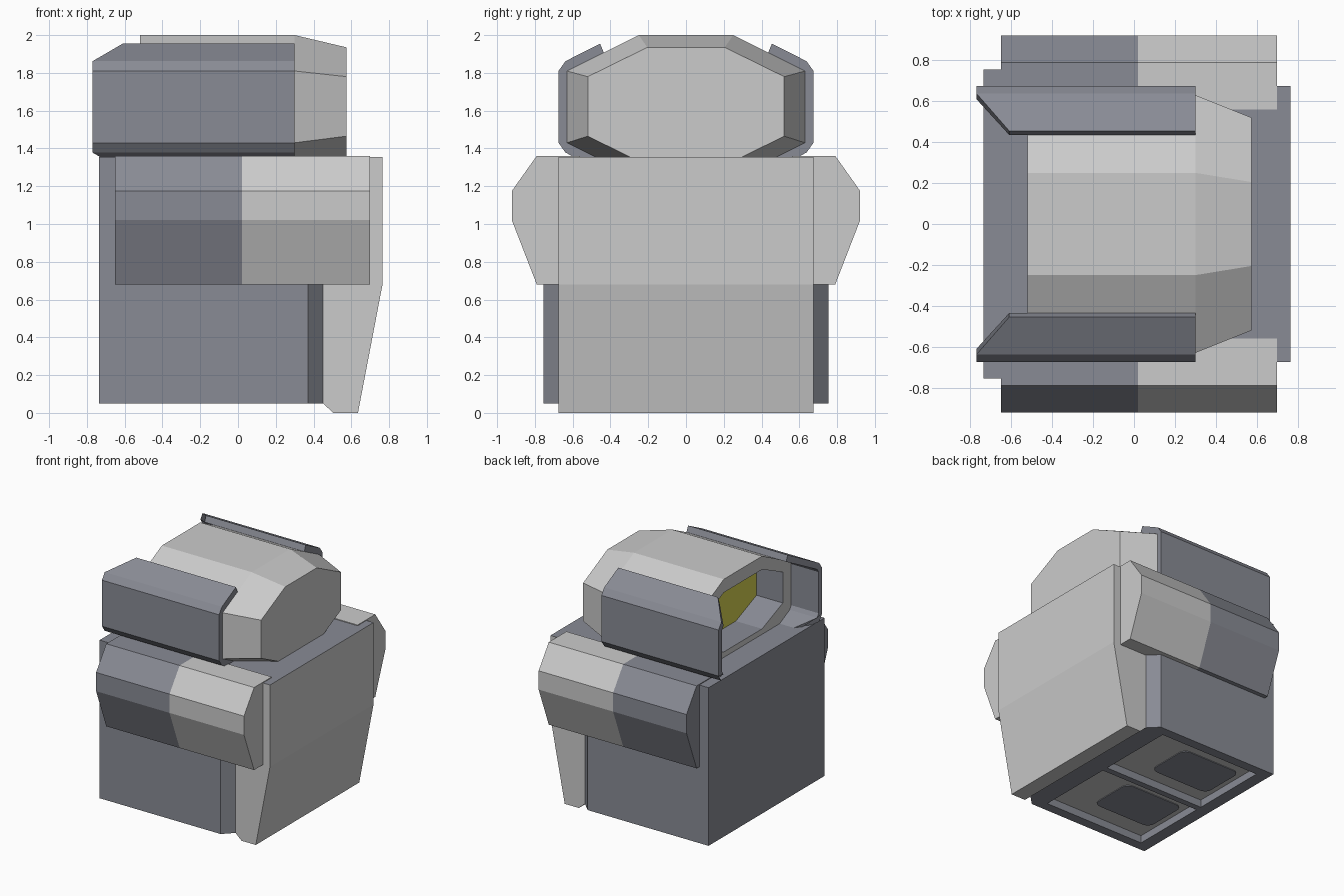
import bpy, bmesh, math

if "Cube" in bpy.data.objects:
    bpy.data.objects.remove(bpy.data.objects["Cube"])


def material(name, rgb):
    m = bpy.data.materials.new(name)
    m.diffuse_color = (*rgb, 1)
    m.use_nodes = True
    m.node_tree.nodes["Principled BSDF"].inputs["Base Color"].default_value = m.diffuse_color
    return m


DARK, LIGHT, YELLOW = 0, 1, 2
MATS = [material("slate_grey", (0.25, 0.26, 0.30)),
        material("light_grey", (0.60, 0.60, 0.60)),
        material("dull_yellow", (0.66, 0.63, 0.08))]


def loft(name, rings, rule, mirror=False):
    """Join equal-sized rings of 3D points, cap both ends, colour faces by rule(center, normal)."""
    bm = bmesh.new()
    loops = [[bm.verts.new(p) for p in ring] for ring in rings]
    n = len(loops[0])
    for a, b in zip(loops, loops[1:]):
        for i in range(n):
            j = (i + 1) % n
            bm.faces.new((a[i], a[j], b[j], b[i]))
    bm.faces.new(loops[0])
    bm.faces.new(loops[-1])
    bmesh.ops.recalc_face_normals(bm, faces=bm.faces)
    for f in bm.faces:
        f.material_index = rule(f.calc_center_median(), f.normal)
    me = bpy.data.meshes.new(name)
    bm.to_mesh(me)
    bm.free()
    for m in MATS:
        me.materials.append(m)
    ob = bpy.data.objects.new(name, me)
    bpy.context.collection.objects.link(ob)
    if mirror:
        mod = ob.modifiers.new("mirror", 'MIRROR')
        mod.use_axis = (False, True, False)
        mod.use_clip = False
    return ob


def prism_z(name, outline, z0, z1, rule, mirror=False):
    return loft(name, [[(x, y, z) for x, y in outline] for z in (z0, z1)], rule, mirror)


def flat(index):
    return lambda c, n: index


def rounded_rect(x0, x1, y0, y1, r, steps=5):
    pts = []
    for cx, cy, a0 in ((x1 - r, y1 - r, 0), (x0 + r, y1 - r, 90),
                       (x0 + r, y0 + r, 180), (x1 - r, y0 + r, 270)):
        for k in range(steps + 1):
            a = math.radians(a0 + 90 * k / steps)
            pts.append((cx + r * math.cos(a), cy + r * math.sin(a)))
    return pts


# Main body with chamfered front corners
body = prism_z("body", [(-0.735, -0.755), (0.37, -0.755), (0.455, -0.67),
                        (0.455, 0.67), (0.37, 0.755), (-0.735, 0.755)],
               0.05, 1.355, flat(DARK))

# Two shallow openings in the underside
opening = [(-0.635, 0.025), (0.285, 0.025), (0.285, 0.675), (-0.635, 0.675)]
for side in (1, -1):
    cutter = prism_z("opening_cutter", [(x, y * side) for x, y in opening],
                     -0.1, 0.12, flat(DARK))
    cutter.hide_render = True
    cut = body.modifiers.new("cut", 'BOOLEAN')
    cut.operation = 'DIFFERENCE'
    cut.solver = 'EXACT'
    cut.object = cutter
    bpy.context.view_layer.objects.active = body
    bpy.ops.object.modifier_apply(modifier="cut")
    bpy.data.objects.remove(cutter)

# Light ceilings and dark pads inside the openings
prism_z("opening_ceiling", opening, 0.112, 0.121, flat(LIGHT), True)
prism_z("opening_pad", rounded_rect(-0.59, -0.05, 0.14, 0.53, 0.06),
        0.106, 0.113, flat(DARK), True)

# Tapered end plate, dark on top
plate = [(0.45, 1.355), (0.765, 1.355), (0.765, 0.68), (0.635, 0.0), (0.505, 0.0), (0.45, 0.05)]
loft("end_plate", [[(x, y, z) for x, z in plate] for y in (-0.675, 0.675)],
     lambda c, n: DARK if n.z > 0.9 else LIGHT)

# Side pods, split into two colours along x
pod = [(0.56, 1.361), (0.79, 1.361), (0.922, 1.175), (0.922, 1.02), (0.79, 0.68), (0.56, 0.68)]
loft("side_pod", [[(x, y, z) for y, z in pod] for x in (-0.65, 0.02, 0.70)],
     lambda c, n: LIGHT if c.x > 0.02 else DARK, True)


# Head: octagonal hull, tapered at one end, recessed at the other
def octagon(x, y_in, y_out, z_top, z_hi, z_lo, z_bot):
    half = [(y_in, z_top), (y_out, z_hi), (y_out, z_lo), (y_in, z_bot)]
    return [(x, y, z) for y, z in half] + [(x, -y, z) for y, z in reversed(half)]


hull = (0.25, 0.63, 2.0, 1.81, 1.43, 1.24)
recess = (0.25, 0.52, 1.89, 1.765, 1.51, 1.40)


def head_rule(c, n):
    if n.x < -0.9 and c.x > -0.4:
        return YELLOW
    inside = abs(n.x) < 0.1 and -0.45 < c.x < -0.35
    return DARK if inside else LIGHT


loft("head", [octagon(0.575, 0.205, 0.52, 1.935, 1.78, 1.465, 1.31),
              octagon(0.30, *hull), octagon(-0.52, *hull),
              octagon(-0.52, *recess), octagon(-0.28, *recess)], head_rule)

# Wrap-around head guards: (y, z, rear x), outer side then inner side
guard = [(0.455, 1.955, -0.61), (0.638, 1.862, -0.77), (0.675, 1.81, -0.77),
         (0.675, 1.43, -0.77), (0.638, 1.378, -0.77), (0.455, 1.285, -0.61),
         (0.435, 1.333, -0.61), (0.61, 1.42, -0.77), (0.63, 1.45, -0.77),
         (0.63, 1.79, -0.77), (0.61, 1.82, -0.77), (0.435, 1.907, -0.61)]
loft("head_guard", [[(x, y, z) for y, z, x in guard],
                    [(0.30, y, z) for y, z, x in guard]], flat(DARK), True)
